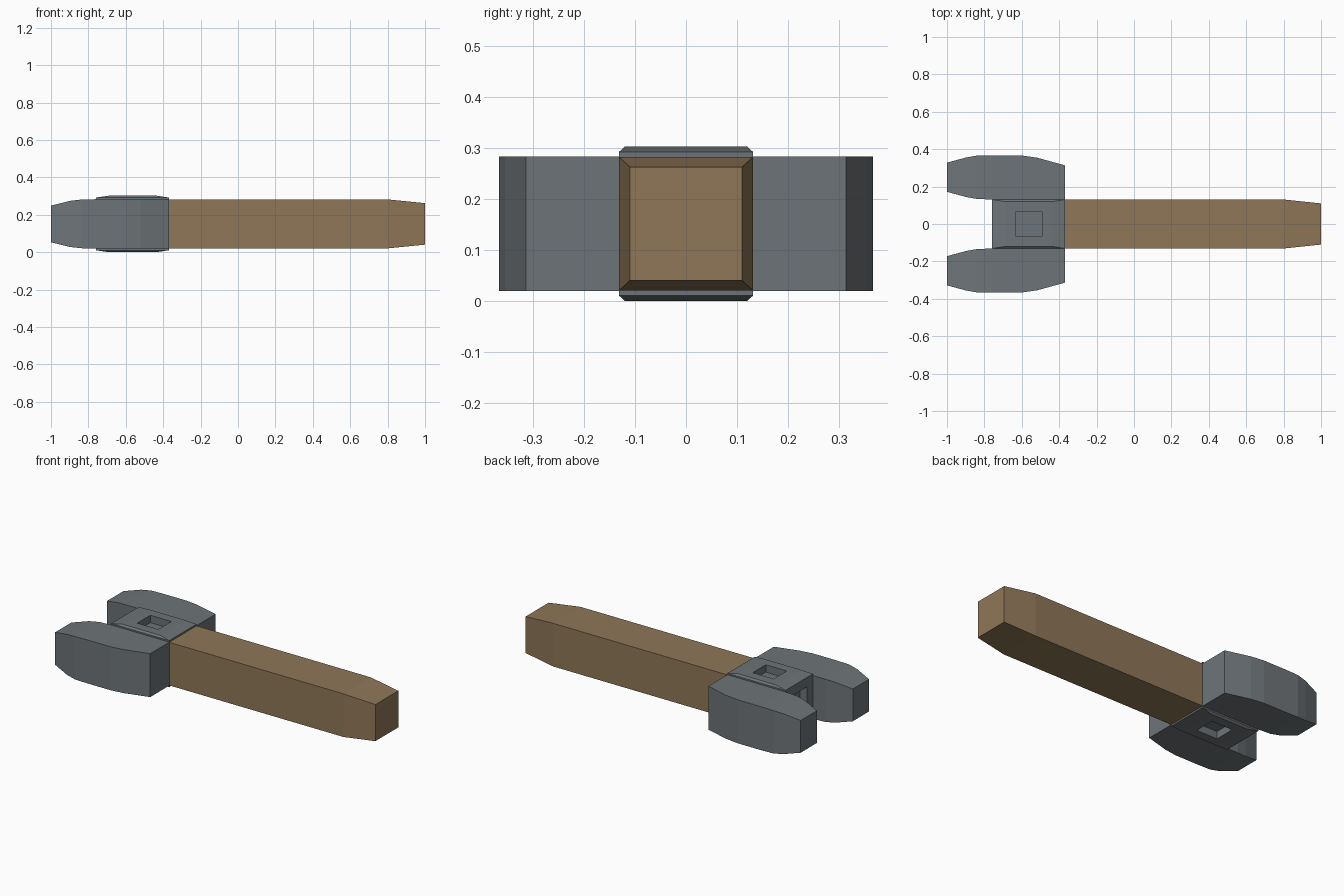
import bpy, bmesh
from mathutils import Vector

if "Cube" in bpy.data.objects:
    bpy.data.objects.remove(bpy.data.objects["Cube"])

ZC = 0.151  # mid height of the whole tool


def material(name, rgb):
    m = bpy.data.materials.new(name)
    m.diffuse_color = (*rgb, 1)
    m.use_nodes = True
    m.node_tree.nodes["Principled BSDF"].inputs["Base Color"].default_value = m.diffuse_color
    return m


steel = material("grey steel", (0.155, 0.175, 0.188))
wood = material("brown wood", (0.275, 0.184, 0.098))


def loft(name, rings, mat, socket_normals=(), socket_inset=0.057, socket_depth=0.045):
    """Skin four-cornered rings, cap the ends, and sink sockets into chosen faces."""
    bm = bmesh.new()
    loops = [[bm.verts.new(p) for p in ring] for ring in rings]
    for a, b in zip(loops, loops[1:]):
        for i in range(4):
            j = (i + 1) % 4
            bm.faces.new((a[i], a[j], b[j], b[i]))
    bm.faces.new(loops[0])
    bm.faces.new(loops[-1])
    bmesh.ops.recalc_face_normals(bm, faces=bm.faces[:])
    for n in map(Vector, socket_normals):
        bm.normal_update()
        face = max(bm.faces, key=lambda f: (round(f.normal.dot(n), 3), f.calc_area()))
        bmesh.ops.inset_region(bm, faces=[face], thickness=socket_inset, use_even_offset=True)
        floor = bmesh.ops.extrude_discrete_faces(bm, faces=[face])["faces"][0]
        bmesh.ops.translate(bm, verts=floor.verts[:], vec=-n * socket_depth)
    bm.normal_update()
    me = bpy.data.meshes.new(name)
    bm.to_mesh(me)
    bm.free()
    me.materials.append(mat)
    ob = bpy.data.objects.new(name, me)
    bpy.context.collection.objects.link(ob)
    return ob


def ring_x(x, y0, y1, h):
    return [(x, y0, ZC - h), (x, y1, ZC - h), (x, y1, ZC + h), (x, y0, ZC + h)]


def ring_z(z, x0, x1, h):
    return [(x0, -h, z), (x1, -h, z), (x1, h, z), (x0, h, z)]


# Wooden handle with a tapered butt
loft("handle", [ring_x(x, -w, w, h) for x, w, h in
                [(-0.37, 0.131, 0.131), (0.8, 0.131, 0.131), (1.0, 0.11, 0.111)]], wood)

# Central head block: shallow bevelled top and bottom, square sockets
loft("head_block", [ring_z(0.0, -0.69, -0.435, 0.12), ring_z(0.01, -0.76, -0.37, 0.131),
                    ring_z(0.292, -0.76, -0.37, 0.131), ring_z(0.302, -0.69, -0.435, 0.12)],
     steel, [(0, 0, 1), (0, 0, -1), (-1, 0, 0)])

# Curved side cheeks: x, inner y, outer y, half height
stations = [(-1.0, 0.172, 0.328, 0.098), (-0.9, 0.145, 0.355, 0.123),
            (-0.84, 0.134, 0.366, 0.13), (-0.76, 0.131, 0.366, 0.132),
            (-0.6, 0.131, 0.366, 0.132), (-0.52, 0.131, 0.355, 0.132),
            (-0.37, 0.131, 0.314, 0.132)]
cheeks = loft("cheeks", [ring_x(*s) for s in stations], steel)
mirror = cheeks.modifiers.new("mirror", "MIRROR")
mirror.use_axis = (False, True, False)
